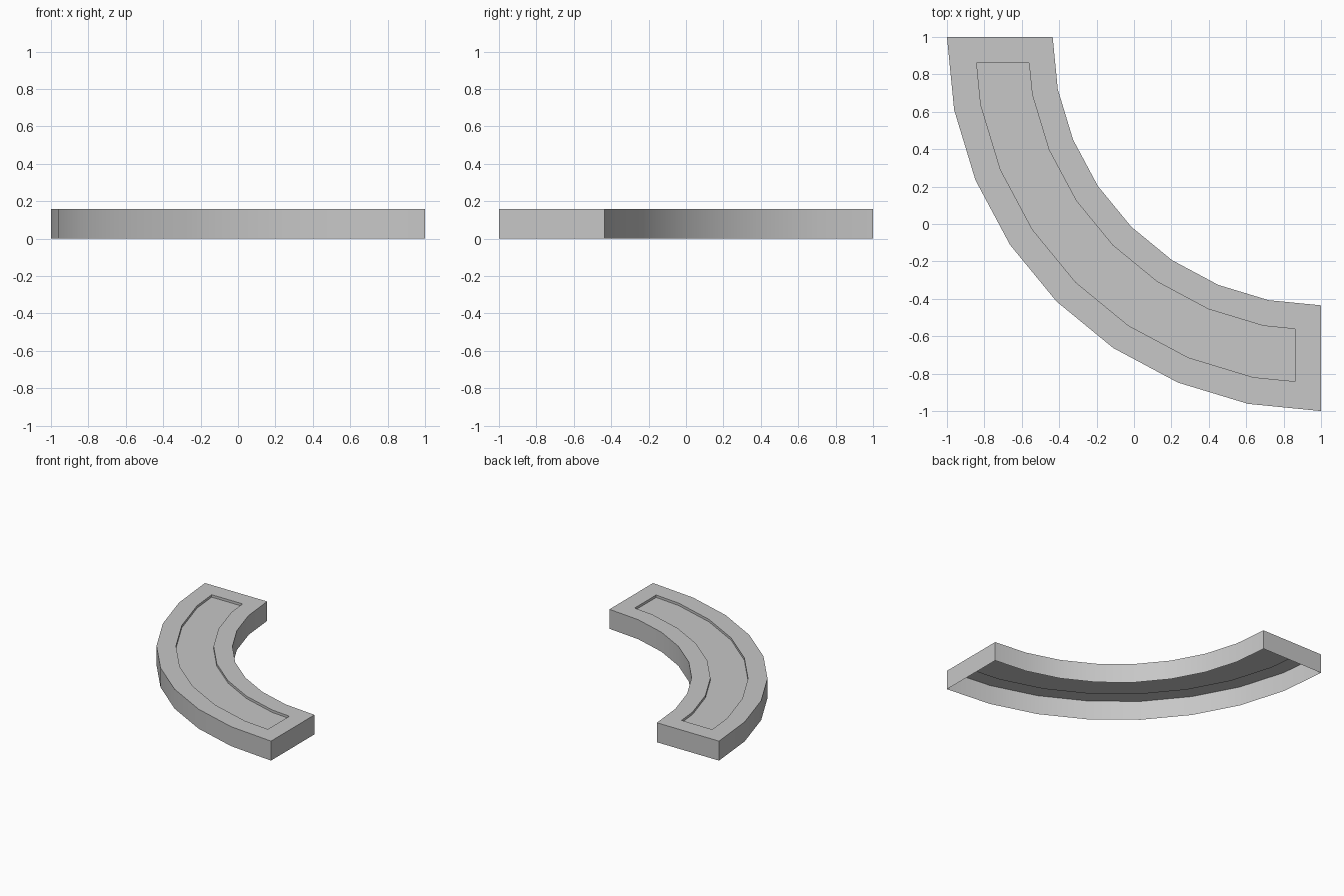
import bpy, bmesh, math

cube = bpy.data.objects.get("Cube")
if cube:
    bpy.data.objects.remove(cube, do_unlink=True)

SEGMENTS = 8
HEIGHT = 0.16
RECESS_DEPTH = 0.02
END_MARGIN = 0.14

grey = bpy.data.materials.new("plain grey")
grey.use_nodes = True
colour = (0.57, 0.57, 0.57, 1)
grey.diffuse_color = colour
grey.node_tree.nodes["Principled BSDF"].inputs["Base Color"].default_value = colour


def arc(radius, margin=0.0):
    """Quarter arc about (1, 1), with its two ends trimmed back along the chords."""
    pts = []
    for i in range(SEGMENTS + 1):
        a = math.pi / 2 * i / SEGMENTS
        pts.append([1 - radius * math.cos(a), 1 - radius * math.sin(a)])
    t = margin / (1 - pts[1][1])
    for end, near in ((0, 1), (-1, -2)):
        pts[end] = [p + (q - p) * t for p, q in zip(pts[end], pts[near])]
    return pts


def make_loop(bm, outer, inner, z):
    return [bm.verts.new((x, y, z)) for x, y in outer + inner[::-1]]


def bridge(bm, lower, upper):
    n = len(lower)
    for i in range(n):
        j = (i + 1) % n
        bm.faces.new((lower[i], lower[j], upper[j], upper[i]))


bm = bmesh.new()
rim = arc(2.0), arc(1.435)
recess = arc(1.855, END_MARGIN), arc(1.575, END_MARGIN)

# Side walls, top border and recess walls, open underneath
loops = [
    make_loop(bm, *rim, 0),
    make_loop(bm, *rim, HEIGHT),
    make_loop(bm, *recess, HEIGHT),
    make_loop(bm, *recess, HEIGHT - RECESS_DEPTH),
]
for lower, upper in zip(loops, loops[1:]):
    bridge(bm, lower, upper)

# Recessed floor
floor = loops[-1]
for i in range(SEGMENTS):
    bm.faces.new((floor[i], floor[i + 1], floor[-2 - i], floor[-1 - i]))

mesh = bpy.data.meshes.new("curved_block")
bm.to_mesh(mesh)
bm.free()
mesh.materials.append(grey)
block = bpy.data.objects.new("curved_block", mesh)
bpy.context.collection.objects.link(block)

# Smooth curved walls with crisp rims
bpy.ops.object.select_all(action='DESELECT')
block.select_set(True)
bpy.context.view_layer.objects.active = block
bpy.ops.object.shade_smooth_by_angle(angle=math.radians(30))
